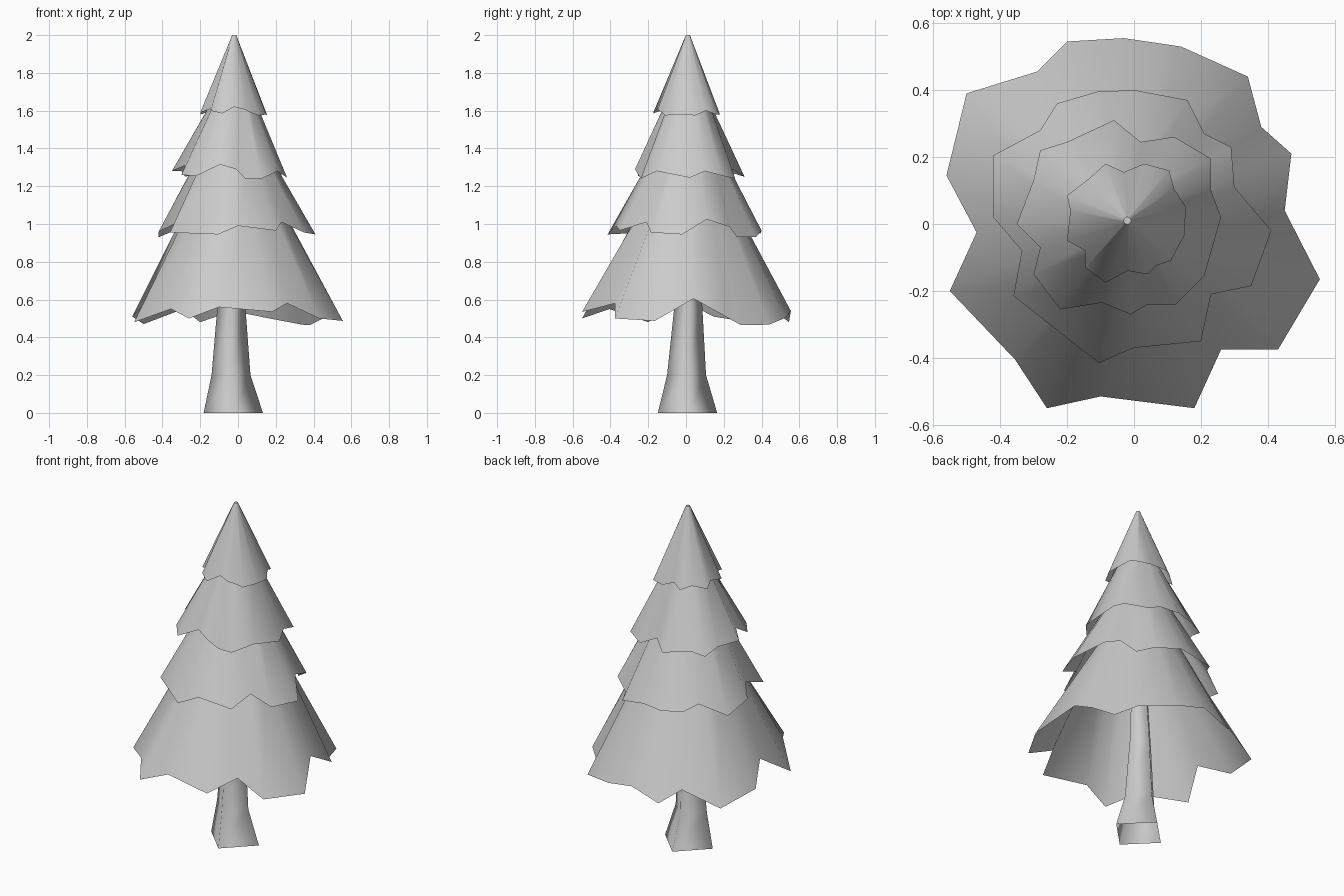
import bpy, bmesh
from math import atan2, cos, sin, pi

CX, CY = -0.02, 0.01   # tree axis


def loft(name, rings, cap=False):
    """Skin rings of equal point count, bottom to top, with smooth shading."""
    bm = bmesh.new()
    loops = [[bm.verts.new(p) for p in r] for r in rings]
    for a, b in zip(loops, loops[1:]):
        n = len(a)
        for i in range(n):
            j = (i + 1) % n
            bm.faces.new((a[i], a[j], b[j], b[i]))
    if cap:
        bm.faces.new(loops[-1])
    for f in bm.faces:
        f.smooth = len(f.verts) == 4
    me = bpy.data.meshes.new(name)
    bm.to_mesh(me)
    bm.free()
    ob = bpy.data.objects.new(name, me)
    bpy.context.collection.objects.link(ob)
    return ob


def tier(name, rim, top_r, top_z, cap=False):
    """Ragged skirt: jagged rim narrowing to a small round ring."""
    top = []
    for x, y, z in rim:
        a = atan2(y - CY, x - CX)
        top.append((CX + top_r * cos(a), CY + top_r * sin(a), top_z))
    loft(name, [rim, top], cap)


# Branch tiers, rim points run counter-clockwise
tier("bottom_branches", [
    (.45, .04, .605), (.47, .21, .51), (.38, .29, .465), (.34, .44, .467),
    (.14, .53, .505), (-.03, .555, .54), (-.20, .545, .48), (-.29, .455, .55),
    (-.50, .39, .47), (-.56, .145, .51), (-.47, -.025, .60), (-.55, -.20, .48),
    (-.355, -.405, .55), (-.26, -.55, .50), (-.10, -.515, .56),
    (.18, -.55, .535), (.26, -.375, .58), (.43, -.375, .50),
    (.555, -.165, .487)], .235, 1.12)

tier("lower_middle_branches", [
    (.41, -.02, .945), (.30, .11, 1.025), (.29, .23, .985), (.21, .27, .93),
    (.16, .37, .93), (0, .40, .965), (-.11, .395, .95), (-.23, .36, .96),
    (-.28, .28, .99), (-.42, .205, .93), (-.42, .02, .96), (-.335, -.08, 1.0),
    (-.36, -.215, .955), (-.105, -.415, .945), (0, -.37, .99),
    (.20, -.35, .965), (.23, -.21, 1.01), (.35, -.185, .955)], .15, 1.43)

tier("upper_middle_branches", [
    (.26, .02, 1.245), (.23, .10, 1.28), (.23, .195, 1.255), (.12, .26, 1.24),
    (.02, .245, 1.29), (-.06, .31, 1.25), (-.20, .245, 1.27), (-.28, .22, 1.25),
    (-.30, .13, 1.28), (-.35, 0, 1.28), (-.28, -.07, 1.31), (-.30, -.15, 1.26),
    (-.22, -.255, 1.255), (-.095, -.235, 1.315), (-.01, -.27, 1.29),
    (.04, -.24, 1.24), (.125, -.24, 1.24), (.21, -.155, 1.28)], .10, 1.68)

tier("top_branches", [
    (.155, .05, 1.575), (.12, .105, 1.60), (.105, .16, 1.58), (.03, .18, 1.58),
    (-.03, .155, 1.60), (-.085, .18, 1.58), (-.135, .135, 1.60),
    (-.20, .085, 1.58), (-.19, .04, 1.61), (-.20, -.05, 1.59),
    (-.145, -.08, 1.61), (-.145, -.13, 1.60), (-.085, -.175, 1.585),
    (-.02, -.14, 1.62), (.04, -.15, 1.605), (.065, -.125, 1.59),
    (.11, -.11, 1.575), (.15, -.035, 1.58)], .011, 2.0, cap=True)

# Four-sided trunk, corners on the axes, flared and open at the foot
trunk = []
for cx, cy, r, z in [(-.025, .008, .157, 0), (-.037, .003, .103, .2),
                     (-.035, .012, .075, .55), (-.03, .01, .055, .9)]:
    trunk.append([(cx + r * cos(k * pi / 2), cy + r * sin(k * pi / 2), z)
                  for k in range(4)])
loft("trunk", trunk)
